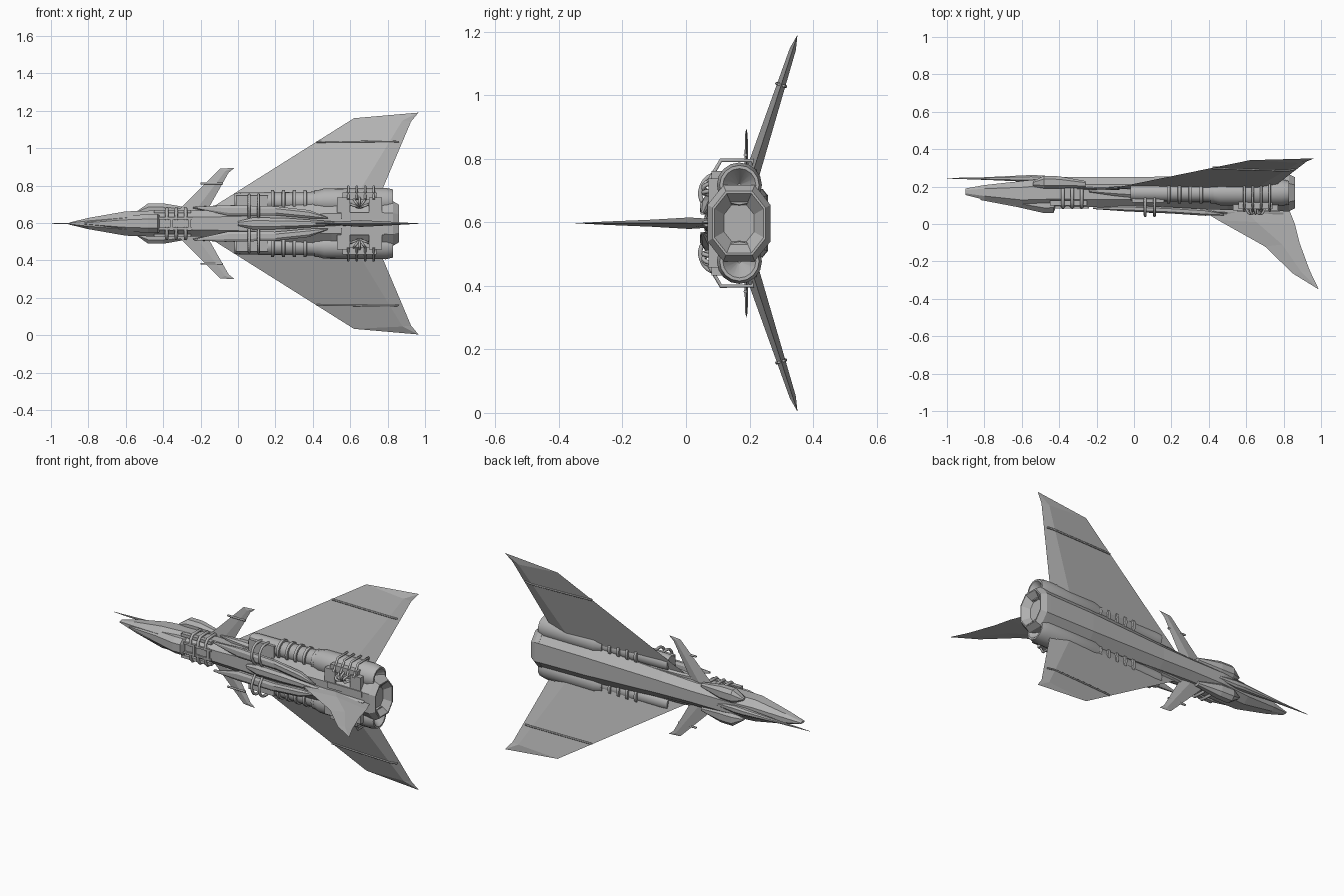
import bpy, bmesh, math
from mathutils import Vector

Z = 0.597  # height of the mirror plane; the craft lies on its side
grey = bpy.data.materials.new("hull grey")
grey.diffuse_color = (0.45, 0.45, 0.45, 1)


def finish(ob, mirror=False):
    bpy.context.collection.objects.link(ob)
    ob.location.z = Z
    ob.data.materials.append(grey)
    if mirror:
        m = ob.modifiers.new("mirror", 'MIRROR')
        m.use_axis = (False, False, True)
    return ob


def loft(name, rings, mirror=False, smooth=False):
    """Skin a row of equal-sized point rings and cap both ends."""
    bm = bmesh.new()
    vs = [[bm.verts.new(p) for p in r] for r in rings]
    n = len(rings[0])
    for a, b in zip(vs, vs[1:]):
        for i in range(n):
            j = (i + 1) % n
            bm.faces.new((a[i], a[j], b[j], b[i]))
    bm.faces.new(vs[0])
    bm.faces.new(vs[-1])
    bmesh.ops.remove_doubles(bm, verts=bm.verts, dist=1e-5)
    bmesh.ops.recalc_face_normals(bm, faces=bm.faces)
    me = bpy.data.meshes.new(name)
    bm.to_mesh(me)
    bm.free()
    ob = finish(bpy.data.objects.new(name, me), mirror)
    if smooth:
        bpy.ops.object.select_all(action='DESELECT')
        bpy.context.view_layer.objects.active = ob
        ob.select_set(True)
        bpy.ops.object.shade_smooth_by_angle(angle=math.radians(35))
    return ob


def octagon(x, w, y0, y1, c=0.0, fw=0.48, fy=0.5):
    m, h = (y0 + y1) / 2, (y1 - y0) / 2
    pts = [(-1, -fw), (-1, fw), (-fy, 1), (fy, 1), (1, fw), (1, -fw), (fy, -1), (-fy, -1)]
    return [(x, m + a * h, c + b * w) for a, b in pts]


def bodies(name, rows, mirror=False, **kw):
    return loft(name, [octagon(*r, **kw) for r in rows], mirror)


def box(name, x0, x1, y0, y1, s0, s1, mirror=True):
    q = [(y0, s0), (y1, s0), (y1, s1), (y0, s1)]
    return loft(name, [[(x, y, s) for y, s in q] for x in (x0, x1)], mirror)


def lathe(name, profile, cy, cs, n=16):
    rings = [[(x, cy + r * math.cos(2 * math.pi * i / n), cs + r * math.sin(2 * math.pi * i / n))
              for i in range(n)] for x, r in profile]
    return loft(name, rings, True, True)


def blade(name, stations, place, side, ridge, mirror):
    """Diamond-section blade; station = lead x,s, trail x,s, half thickness."""
    rings = []
    for lx, ls, tx, ts, th in stations:
        a, b = place(lx, ls), place(tx, ts)
        m = a.lerp(b, ridge)
        rings.append([a, m + side * th, b, m - side * th])
    return loft(name, rings, mirror)


def tube(name, pts, r, mirror=True, kind='POLY'):
    cu = bpy.data.curves.new(name, 'CURVE')
    cu.dimensions = '3D'
    cu.bevel_depth = r
    cu.bevel_resolution = 1
    cu.use_fill_caps = True
    cu.resolution_u = 4
    sp = cu.splines.new(kind)
    sp.points.add(len(pts) - 1)
    for p, co in zip(sp.points, pts):
        p.co = (*co, 1)
    if kind == 'NURBS':
        sp.use_endpoint_u = True
        sp.order_u = 3
    return finish(bpy.data.objects.new(name, cu), mirror)


# Fuselage, cockpit and nose spike
bodies("fuselage", [(-0.90, 0.006, 0.155, 0.19), (-0.80, 0.03, 0.13, 0.208), (-0.60, 0.065, 0.095, 0.23),
                    (-0.42, 0.07, 0.095, 0.25), (-0.20, 0.07, 0.09, 0.25), (0.0, 0.08, 0.09, 0.25),
                    (0.5, 0.112, 0.075, 0.262), (0.82, 0.119, 0.068, 0.265)])
bodies("canopy", [(-0.82, 0.006, 0.128, 0.17), (-0.62, 0.04, 0.09, 0.17), (-0.48, 0.05, 0.058, 0.17),
                  (-0.43, 0.05, 0.06, 0.17), (-0.42, 0.045, 0.085, 0.17)])
bodies("nose_spike", [(-1.0, 0.001, 0.243, 0.246), (-0.8, 0.007, 0.236, 0.25), (-0.55, 0.02, 0.225, 0.262),
                      (-0.5, 0.022, 0.225, 0.26), (-0.38, 0.01, 0.23, 0.25)])
bodies("cheek_pod", [(-0.54, 0.006, 0.2, 0.23, 0.06), (-0.48, 0.04, 0.19, 0.258, 0.068),
                     (-0.40, 0.04, 0.19, 0.255, 0.068), (-0.26, 0.012, 0.195, 0.23, 0.072)], True)

# Main octagonal nozzle with a deep cone
m, h = 0.167, 0.099
bodies("main_nozzle", [(x, 0.12 * k, m - h * k, m + h * k) for x, k in
                       ((0.80, 1), (0.828, 1), (0.86, 0.84), (0.86, 0.78), (0.76, 0.02))])

# Side engines with rings and straps
EY, ES = 0.168, 0.12
lathe("side_engine", [(-0.02, 0.035), (-0.02, 0.043), (0.02, 0.046), (0.4, 0.05), (0.46, 0.068), (0.79, 0.071),
                      (0.83, 0.062), (0.83, 0.052), (0.77, 0.005)], EY, ES)
for i in range(5):
    x = 0.185 + i * 0.058
    lathe("engine_ring", [(x - 0.01, 0.047), (x - 0.008, 0.058), (x + 0.008, 0.058), (x + 0.01, 0.047)], EY, ES)
for i in range(4):
    x = 0.59 + i * 0.045
    tube("engine_strap", [(x, 0.07, 0.13), (x, 0.11, 0.198), (x, 0.21, 0.198), (x, 0.22, 0.15)], 0.007)
box("engine_intake_block", -0.01, 0.16, 0.115, 0.19, 0.05, 0.15)

# Main wings, canards and tail fin
def wing_at(x, s):
    return Vector((x, 0.207 + (s - 0.15) * 0.325, s))

side = Vector((0, 0.95, -0.31))
blade("main_wing", [(-0.18, 0.06, 0.72, 0.06, 0.026), (0.62, 0.563, 0.925, 0.545, 0.010),
                    (0.965, 0.593, 0.965, 0.593, 0)], wing_at, side, 0.85, True)
for off in (-1, 1):
    tube("wing_strip", [wing_at(x, 0.435) + side * off * d for x, d in
                        ((0.42, 0.002), (0.6, 0.009), (0.82, 0.015), (0.86, 0.008))], 0.005)
blade("canard", [(-0.33, 0.06, -0.17, 0.06, 0.009), (-0.095, 0.293, -0.05, 0.272, 0.004),
                 (-0.018, 0.298, -0.018, 0.298, 0)],
      lambda x, s: Vector((x, 0.19, s)), Vector((0, 1, 0)), 0.6, True)
tube("canard_strip", [(-0.20, 0.187, 0.215), (-0.08, 0.187, 0.215)], 0.006)
blade("tail_fin", [(0.36, 0.075, 0.83, 0.075, 0.014), (0.45, 0.02, 0.86, 0.0, 0.018), (0.70, -0.12, 0.885, -0.1, 0.011),
                   (0.85, -0.265, 0.94, -0.25, 0.005), (0.988, -0.35, 0.988, -0.35, 0)],
      lambda x, y: Vector((x, y, 0)), Vector((0, 0, 1)), 0.5, False)

# Dorsal spine and long shoulder plates
bodies("spine", [(0.0, 0.012, 0.075, 0.11), (0.08, 0.032, 0.06, 0.11), (0.25, 0.03, 0.055, 0.11),
                 (0.5, 0.012, 0.05, 0.1), (0.8, 0.01, 0.05, 0.1)])
bodies("shoulder_plate", [(-0.22, 0.005, 0.08, 0.088, 0.085), (-0.05, 0.028, 0.068, 0.1, 0.07),
                          (0.2, 0.024, 0.056, 0.09, 0.068), (0.38, 0.022, 0.044, 0.08, 0.05),
                          (0.48, 0.003, 0.046, 0.056, 0.03)], True)
bodies("wing_root_fairing", [(-0.24, 0.004, 0.17, 0.185, 0.085), (-0.1, 0.022, 0.15, 0.2, 0.075),
                             (0.1, 0.03, 0.13, 0.21, 0.07)], True)

# Rear deck panels and hose clusters
for x0, x1, s0, s1 in ((0.53, 0.6, 0.06, 0.14), (0.70, 0.77, 0.06, 0.14), (0.55, 0.78, 0.025, 0.06),
                       (0.56, 0.74, 0.125, 0.165)):
    box("deck_panel", x0, x1, 0.062 + s0 * 0.15, 0.13, s0, s1)
for i in range(5):
    a = math.radians(20 + 35 * i)
    c, d = math.cos(a), math.sin(a)
    tube("deck_hose", [(0.65, 0.095, 0.085), (0.65 + 0.02 * c, 0.055, 0.085 + 0.02 * d),
                       (0.65 + 0.045 * c, 0.055, 0.085 + 0.045 * d),
                       (0.65 + 0.055 * c, 0.095, 0.085 + 0.055 * d)], 0.007, kind='NURBS')
for x in (0.06, 0.11):
    tube("spine_hose", [(x, 0.08, 0.03), (x, 0.04, 0.07), (x, 0.05, 0.13), (x, 0.09, 0.16), (x, 0.14, 0.15)],
         0.008, kind='NURBS')

# Neck machinery: rails and wrap-around pipes
box("neck_rail", -0.46, -0.24, 0.083, 0.11, 0.022, 0.034)
box("neck_side_rail", -0.45, -0.25, 0.1, 0.125, 0.055, 0.073)
for x in (-0.38, -0.33, -0.28):
    tube("neck_pipe", [(x, 0.09, 0.02), (x, 0.088, 0.055), (x, 0.11, 0.08), (x, 0.18, 0.082), (x, 0.2, 0.06)], 0.009)
for x in (-0.45, -0.355, -0.26):
    box("neck_crossbar", x - 0.008, x + 0.008, 0.082, 0.11, -0.036, 0.036, False)
